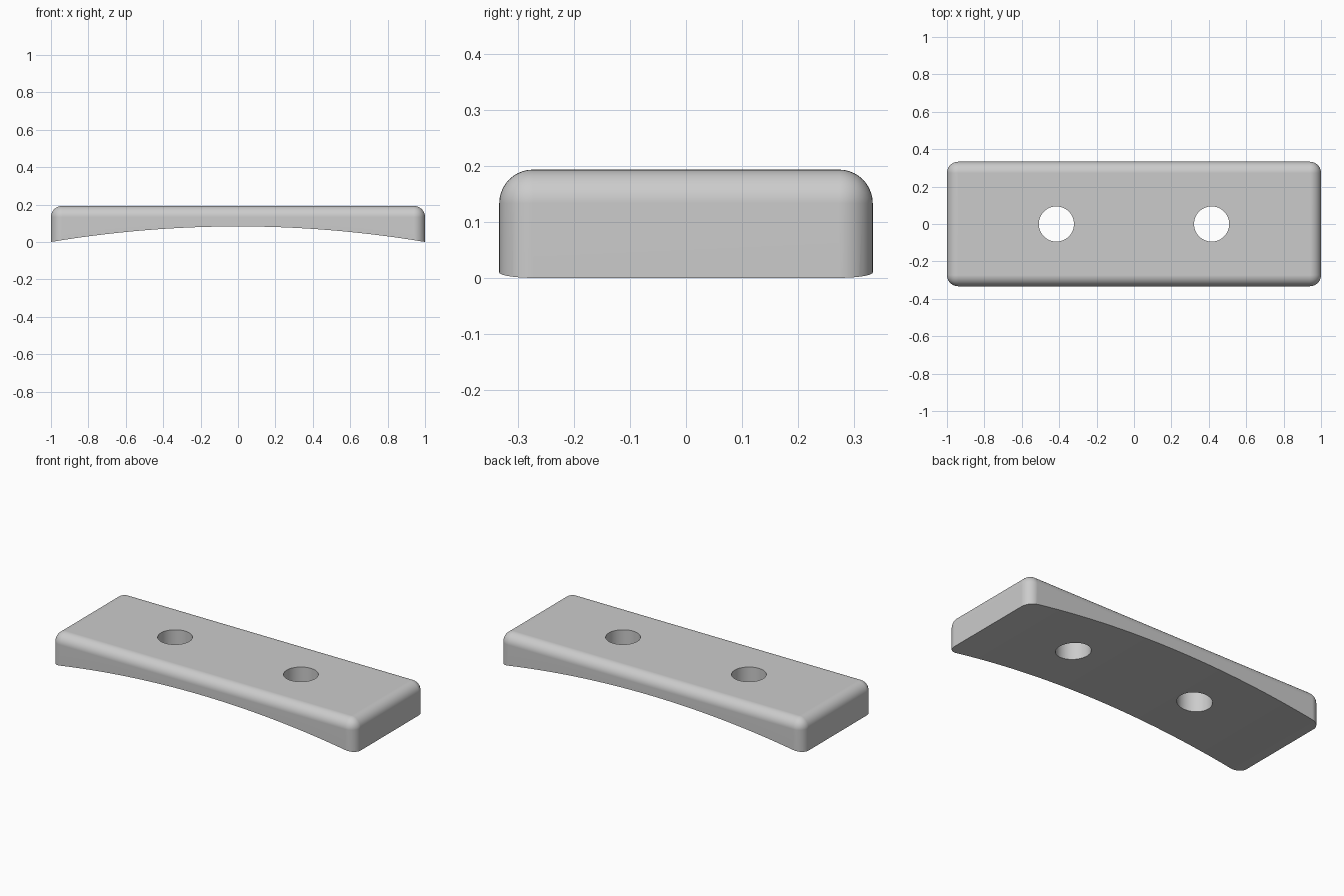
import bpy
import bmesh
import math
from mathutils import Matrix

LENGTH, WIDTH, HEIGHT = 2.0, 0.666, 0.193
ROUND = 0.06            # edge rounding
RISE = 0.083            # height of the hollow under the middle
HOLE_X, HOLE_R = 0.415, 0.094

if "Cube" in bpy.data.objects:
    bpy.data.objects.remove(bpy.data.objects["Cube"], do_unlink=True)

grey = bpy.data.materials.new("light grey")
grey.use_nodes = True
colour = (0.6, 0.6, 0.6, 1)
grey.diffuse_color = colour
grey.node_tree.nodes["Principled BSDF"].inputs["Base Color"].default_value = colour


def add_object(name, bm):
    mesh = bpy.data.meshes.new(name)
    bm.to_mesh(mesh)
    bm.free()
    mesh.materials.append(grey)
    obj = bpy.data.objects.new(name, mesh)
    bpy.context.collection.objects.link(obj)
    return obj


def cylinder(name, radius, depth, sides, matrix):
    bm = bmesh.new()
    bmesh.ops.create_cone(bm, cap_ends=True, segments=sides, radius1=radius,
                          radius2=radius, depth=depth, matrix=matrix)
    obj = add_object(name, bm)
    obj.hide_render = True
    return obj


# Block with rounded top and upright edges, left long below for trimming
below = 0.1
bm = bmesh.new()
bmesh.ops.create_cube(bm, size=1, matrix=Matrix.Translation((0, 0, (HEIGHT - below) / 2))
                      @ Matrix.Diagonal((LENGTH, WIDTH, HEIGHT + below, 1)))
edges = [e for e in bm.edges if max(v.co.z for v in e.verts) > 0]
bmesh.ops.bevel(bm, geom=edges, offset=ROUND, segments=10, profile=0.5, affect='EDGES')
plate = add_object("curved_mounting_plate", bm)

# Large cylinder that hollows the underside, and two screw holes
arc_r = (1 + RISE ** 2) / (2 * RISE)
lying = Matrix.Translation((0, 0, RISE - arc_r)) @ Matrix.Rotation(math.pi / 2, 4, 'X')
cutters = [cylinder("underside_cutter", arc_r, 2, 960, lying)]
for side in (-1, 1):
    cutters.append(cylinder("hole_cutter", HOLE_R, 1, 64,
                            Matrix.Translation((side * HOLE_X, 0, 0))))

# Cut, then remove the cutters
bpy.ops.object.select_all(action='DESELECT')
bpy.context.view_layer.objects.active = plate
plate.select_set(True)
for cutter in cutters:
    cut = plate.modifiers.new("cut", 'BOOLEAN')
    cut.operation = 'DIFFERENCE'
    cut.solver = 'EXACT'
    cut.object = cutter
    bpy.ops.object.modifier_apply(modifier=cut.name)
    bpy.data.objects.remove(cutter, do_unlink=True)

# Smooth rounding with crisp rims and flat broad faces
bpy.ops.object.shade_smooth_by_angle(angle=math.radians(30))
weighted = plate.modifiers.new("flat_faces", 'WEIGHTED_NORMAL')
weighted.keep_sharp = True
